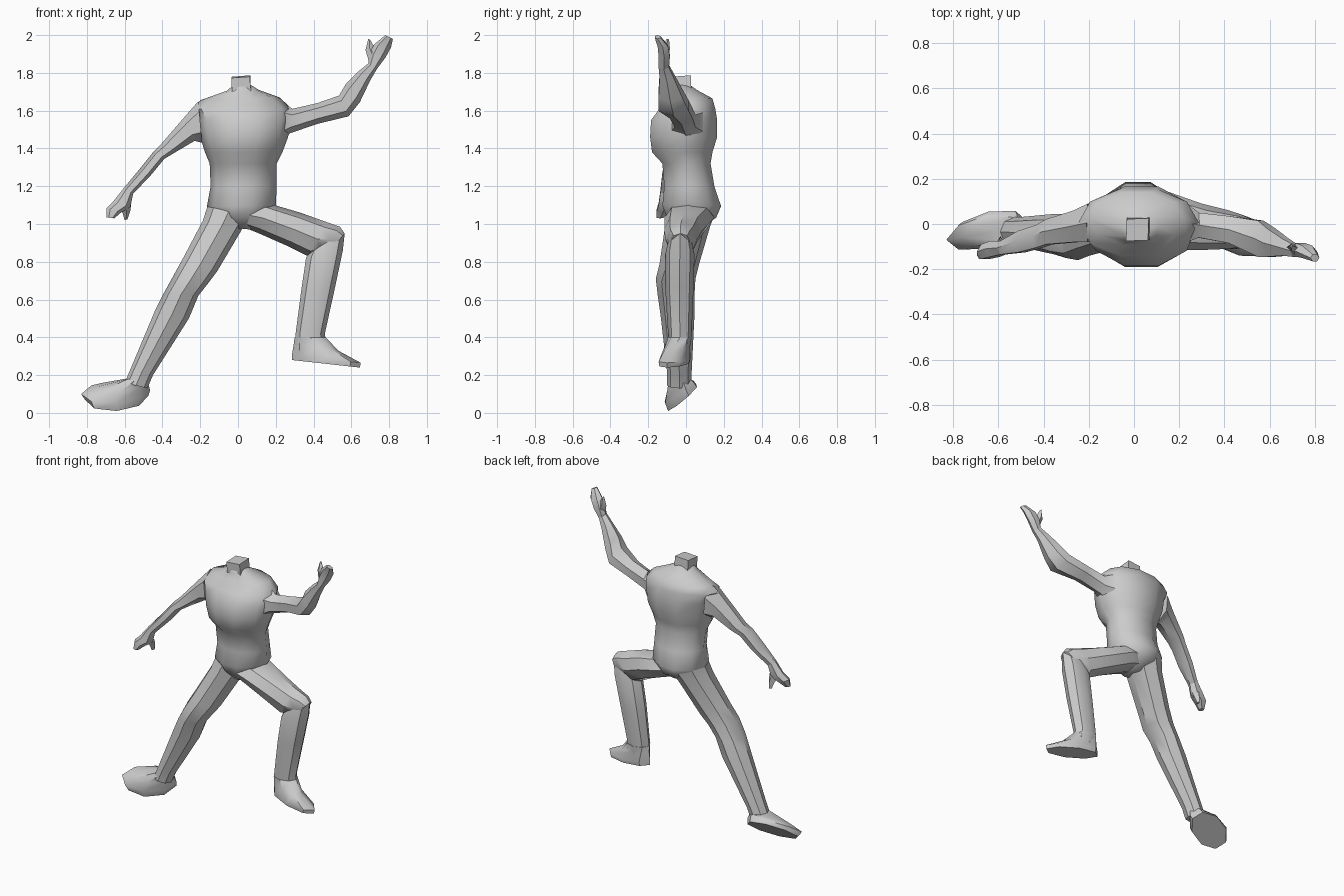
import bpy, bmesh, math
from mathutils import Vector


def loft(name, rings, sides, angle=40):
    """Skin closed rings. Ring: front-view edge points x1,z1,x2,z2, depth y0,y1,
    optional tilt (z rise towards the back) and skew (y shift towards point 2)."""
    bm = bmesh.new()
    smax = max(math.sin(2 * math.pi * i / sides) for i in range(sides))
    loops = []
    for ring in rings:
        x1, z1, x2, z2, y0, y1, tilt, skew = (tuple(ring) + (0, 0))[:8]
        loop = []
        for i in range(sides):
            c = math.cos(2 * math.pi * i / sides)
            s = math.sin(2 * math.pi * i / sides) / smax
            loop.append(bm.verts.new(((x1 + x2) / 2 + c * (x2 - x1) / 2,
                                      (y0 + y1) / 2 + s * (y1 - y0) / 2 + c * skew,
                                      (z1 + z2) / 2 + c * (z2 - z1) / 2 + s * tilt)))
        loops.append(loop)
    for a, b in zip(loops, loops[1:]):
        for i in range(sides):
            j = (i + 1) % sides
            bm.faces.new((a[i], a[j], b[j], b[i]))
    bm.faces.new(loops[0][::-1])
    bm.faces.new(loops[-1])
    bmesh.ops.recalc_face_normals(bm, faces=bm.faces)
    mesh = bpy.data.meshes.new(name)
    bm.to_mesh(mesh)
    bm.free()
    ob = bpy.data.objects.new(name, mesh)
    bpy.context.collection.objects.link(ob)
    bpy.context.view_layer.objects.active = ob
    bpy.ops.object.select_all(action='DESELECT')
    ob.select_set(True)
    bpy.ops.object.shade_smooth_by_angle(angle=math.radians(angle))
    return ob


# Torso from crotch to neck base
loft("torso", [
    (-0.02, 0.98, 0.07, 0.97, -0.05, 0.07),
    (-0.12, 1.04, 0.15, 1.03, -0.10, 0.16),
    (-0.165, 1.09, 0.20, 1.10, -0.125, 0.185),
    (-0.145, 1.20, 0.205, 1.20, -0.115, 0.15),
    (-0.15, 1.32, 0.205, 1.32, -0.125, 0.13),
    (-0.175, 1.38, 0.235, 1.38, -0.18, 0.14),
    (-0.20, 1.46, 0.265, 1.46, -0.19, 0.165),
    (-0.215, 1.55, 0.28, 1.55, -0.185, 0.165),
    (-0.245, 1.61, 0.285, 1.61, -0.14, 0.155),
    (-0.20, 1.655, 0.22, 1.67, -0.09, 0.14),
    (-0.06, 1.705, 0.11, 1.71, -0.08, 0.06),
    (-0.03, 1.73, 0.07, 1.735, -0.07, 0.025)], 10, 50)

# Square neck stub
neck = loft("neck", [
    (-0.05, 1.70, 0.09, 1.70, -0.095, 0.045),
    (-0.055, 1.773, 0.085, 1.787, -0.09, 0.04)], 4, 20)
pivot = Vector((0.015, -0.025, 0))
for v in neck.data.vertices:
    d = v.co - pivot
    v.co.x = pivot.x + (d.x - d.y) * 0.72
    v.co.y = pivot.y + (d.x + d.y) * 0.72

# Lowered arm
loft("lowered_arm", [
    (-0.21, 1.65, -0.19, 1.43, -0.08, 0.09),
    (-0.28, 1.57, -0.23, 1.44, -0.08, 0.06),
    (-0.41, 1.42, -0.34, 1.375, -0.09, 0.02),
    (-0.45, 1.38, -0.39, 1.345, -0.105, -0.005),
    (-0.53, 1.28, -0.46, 1.26, -0.125, -0.03),
    (-0.605, 1.19, -0.555, 1.16, -0.135, -0.075)], 6)
loft("lowered_hand", [
    (-0.605, 1.19, -0.555, 1.16, -0.135, -0.075),
    (-0.66, 1.12, -0.57, 1.09, -0.145, -0.075),
    (-0.695, 1.085, -0.62, 1.06, -0.155, -0.09),
    (-0.695, 1.035, -0.655, 1.03, -0.155, -0.12)], 6)
loft("lowered_thumb", [
    (-0.63, 1.10, -0.565, 1.11, -0.13, -0.07),
    (-0.61, 1.055, -0.57, 1.07, -0.11, -0.055),
    (-0.60, 1.02, -0.585, 1.025, -0.085, -0.055)], 4)

# Raised arm
loft("raised_arm", [
    (0.24, 1.64, 0.23, 1.44, -0.08, 0.09),
    (0.29, 1.61, 0.275, 1.48, -0.06, 0.05),
    (0.42, 1.64, 0.42, 1.53, -0.085, 0.035),
    (0.535, 1.68, 0.585, 1.57, -0.145, 0.015),
    (0.57, 1.74, 0.645, 1.645, -0.145, -0.02),
    (0.64, 1.81, 0.70, 1.76, -0.14, -0.065),
    (0.69, 1.85, 0.735, 1.82, -0.145, -0.09)], 6)
loft("raised_hand", [
    (0.69, 1.85, 0.735, 1.82, -0.145, -0.09),
    (0.695, 1.90, 0.78, 1.88, -0.145, -0.085),
    (0.72, 1.95, 0.81, 1.935, -0.15, -0.095),
    (0.78, 2.00, 0.82, 1.98, -0.165, -0.135)], 6)
loft("raised_thumb", [
    (0.69, 1.87, 0.74, 1.90, -0.14, -0.09),
    (0.675, 1.92, 0.72, 1.94, -0.12, -0.085),
    (0.69, 1.98, 0.70, 1.975, -0.105, -0.09)], 4)

# Straight leg
loft("straight_leg", [
    (-0.16, 1.10, 0.06, 1.03, -0.10, 0.16),
    (-0.185, 1.02, 0.02, 0.97, -0.11, 0.13),
    (-0.285, 0.83, -0.11, 0.75, -0.14, 0.07),
    (-0.34, 0.73, -0.155, 0.69, -0.16, 0.05),
    (-0.395, 0.63, -0.21, 0.62, -0.15, 0.045),
    (-0.44, 0.54, -0.26, 0.50, -0.135, 0.045),
    (-0.57, 0.23, -0.45, 0.20, -0.10, 0.03),
    (-0.60, 0.16, -0.48, 0.13, -0.10, 0.03)], 8)
loft("tilted_foot", [
    (-0.81, 0.07, -0.475, 0.09, -0.095, 0.055, 0.07, 0.035),
    (-0.83, 0.10, -0.465, 0.12, -0.11, 0.04, 0.06, 0.035),
    (-0.76, 0.135, -0.475, 0.155, -0.10, 0.03, 0.03, 0.025),
    (-0.60, 0.18, -0.48, 0.175, -0.09, 0.03)], 8)

# Bent leg: thigh, shin and foot
loft("bent_thigh", [
    (0.03, 1.12, 0.01, 0.99, -0.10, 0.14),
    (0.16, 1.11, 0.10, 0.955, -0.115, 0.15),
    (0.33, 1.06, 0.27, 0.88, -0.115, 0.09),
    (0.47, 1.01, 0.37, 0.83, -0.11, 0.06),
    (0.54, 0.985, 0.42, 0.85, -0.10, 0.04),
    (0.565, 0.95, 0.50, 0.87, -0.08, 0.02)], 8)
loft("bent_shin", [
    (0.40, 0.90, 0.565, 0.95, -0.09, 0.025),
    (0.36, 0.82, 0.555, 0.86, -0.11, 0.045),
    (0.335, 0.65, 0.515, 0.67, -0.11, 0.04),
    (0.305, 0.42, 0.46, 0.42, -0.095, 0.03),
    (0.30, 0.33, 0.47, 0.34, -0.09, 0.02)], 8)
loft("raised_foot", [
    (0.285, 0.28, 0.645, 0.24, -0.135, 0.015, 0, -0.04),
    (0.285, 0.305, 0.65, 0.265, -0.14, 0.02, 0, -0.04),
    (0.295, 0.365, 0.53, 0.33, -0.115, 0.02, 0, -0.025),
    (0.30, 0.40, 0.465, 0.40, -0.095, 0.03)], 8)
